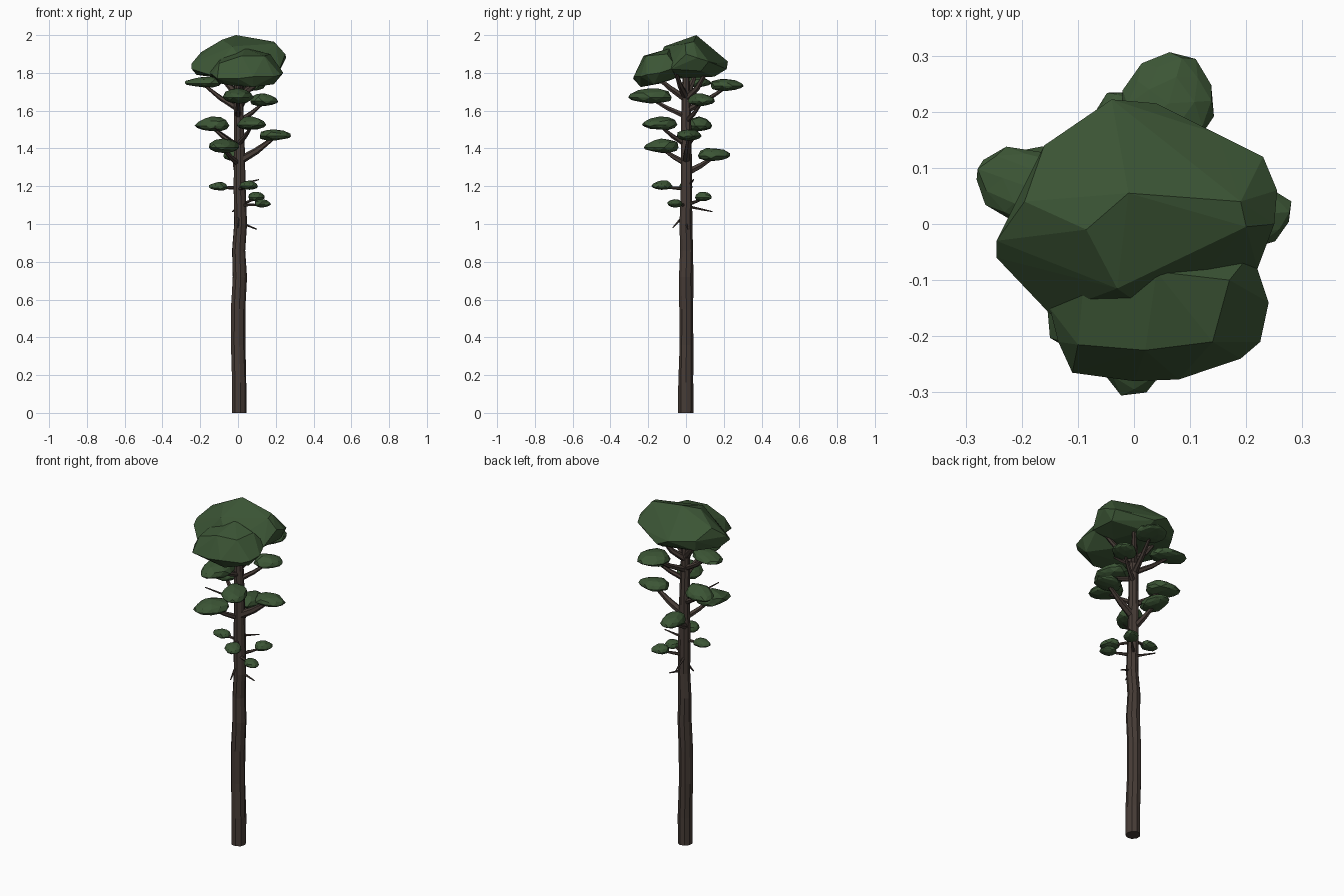
import bpy, bmesh, math, random
from mathutils import Vector, Matrix

random.seed(4)

def material(name, rgb):
    m = bpy.data.materials.new(name)
    m.diffuse_color = (*rgb, 1)
    return m

bark = material("dark bark", (0.062, 0.045, 0.037))
needles = material("pine green", (0.045, 0.092, 0.036))

def finish(bm, name, mat):
    bmesh.ops.recalc_face_normals(bm, faces=bm.faces)
    me = bpy.data.meshes.new(name)
    bm.to_mesh(me)
    bm.free()
    me.materials.append(mat)
    ob = bpy.data.objects.new(name, me)
    bpy.context.collection.objects.link(ob)
    return ob

def tube(name, path, sides, jitter=0.0):
    """Tapered faceted tube through (point, radius) pairs."""
    bm = bmesh.new()
    rings = []
    pts = [Vector(p) for p, r in path]
    for i, (p, r) in enumerate(path):
        d = pts[min(i + 1, len(pts) - 1)] - pts[max(i - 1, 0)]
        q = Vector((0, 0, 1)).rotation_difference(d.normalized())
        ring = []
        for k in range(sides):
            a = 2 * math.pi * k / sides
            rr = r * (1 + random.uniform(-jitter, jitter))
            ring.append(bm.verts.new(pts[i] + q @ Vector((rr * math.cos(a), rr * math.sin(a), 0))))
        rings.append(ring)
    for a, b in zip(rings, rings[1:]):
        for k in range(sides):
            n = (k + 1) % sides
            bm.faces.new((a[k], a[n], b[n], b[k]))
    bm.faces.new(rings[0])
    bm.faces.new(rings[-1])
    return finish(bm, name, bark)

def hull(name, points):
    bm = bmesh.new()
    for p in points:
        bm.verts.new(p)
    res = bmesh.ops.convex_hull(bm, input=bm.verts)
    bmesh.ops.delete(bm, geom=list({v for v in res["geom_interior"] if isinstance(v, bmesh.types.BMVert)}), context='VERTS')
    return finish(bm, name, needles)

def pad(name, c, length, width, height):
    """Flat-bottomed foliage clump pointing away from the trunk."""
    bm = bmesh.new()
    bmesh.ops.create_icosphere(bm, subdivisions=2, radius=1)
    for v in bm.verts:
        v.co *= random.uniform(0.92, 1.06)
        x, y, z = v.co
        z = z * 0.62 if z > 0 else z * 0.38      # domed top, flatter underside
        z *= 1 - 0.25 * x                        # thinner at the outer end
        y *= 1 - 0.12 * x
        v.co = (x * length / 2, y * width / 2, z * height)
    turn = Matrix.Rotation(math.atan2(c[1], c[0]), 4, 'Z')
    bmesh.ops.transform(bm, matrix=Matrix.Translation(c) @ turn, verts=bm.verts)
    return finish(bm, name, needles)

# Trunk, slightly crooked and tapering
tube("trunk", [((0.005, 0, 0), 0.041), ((0.005, 0, 0.16), 0.040), ((0, 0.002, 0.36), 0.038),
               ((0, 0.002, 0.55), 0.038), ((0.008, 0, 0.72), 0.038), ((0.003, 0.004, 0.86), 0.036),
               ((0.012, 0, 1.0), 0.034), ((0.008, 0.003, 1.2), 0.032), ((0.008, 0.003, 1.4), 0.029),
               ((0.004, 0, 1.6), 0.026), ((0.002, 0, 1.74), 0.022), ((0.01, 0, 1.86), 0.012)], 9, 0.06)

# Main crown mass
hull("crown_main", [
    (-0.245, -0.06, 1.82), (-0.245, -0.03, 1.85), (-0.195, 0.04, 1.91), (-0.085, -0.01, 1.975),
    (-0.01, 0.055, 2.0), (0.19, 0.04, 1.965), (0.20, -0.005, 1.955), (0.25, 0.0, 1.90),
    (0.255, 0.06, 1.88), (0.23, 0.12, 1.86), (-0.04, 0.222, 1.86), (-0.16, 0.14, 1.86),
    (0.15, 0.16, 1.85), (0.04, 0.215, 1.82), (-0.15, 0.13, 1.80), (-0.22, 0.0, 1.79),
    (0.22, 0.08, 1.81), (0.22, -0.08, 1.82), (-0.15, -0.16, 1.79), (-0.03, -0.115, 1.94),
    (0.05, 0.15, 1.78), (-0.08, -0.05, 1.77), (0.12, -0.03, 1.78), (0.05, -0.17, 1.82)])

# Front crown lobe
hull("crown_front", [
    (-0.15, -0.15, 1.80), (-0.135, -0.21, 1.79), (-0.11, -0.265, 1.77), (0.0, -0.28, 1.77),
    (0.08, -0.277, 1.78), (0.19, -0.24, 1.78), (0.225, -0.21, 1.79), (0.24, -0.14, 1.80),
    (0.21, -0.05, 1.83), (0.17, -0.10, 1.90), (0.04, -0.085, 1.93), (-0.09, -0.11, 1.88),
    (-0.10, -0.215, 1.85), (0.02, -0.225, 1.89), (0.14, -0.21, 1.89), (-0.05, -0.22, 1.735),
    (0.08, -0.24, 1.725), (0.19, -0.17, 1.74), (0.05, -0.06, 1.77), (-0.10, -0.13, 1.745)])

# Foliage pads: x, y, z, length, width, height, branch start height, branch radius
pads = [
    (-0.185, 0.065, 1.745, 0.21, 0.14, 0.055, 1.61, 0.013),
    (0.062, 0.215, 1.73, 0.18, 0.17, 0.065, 1.60, 0.014),
    (0.0, -0.19, 1.67, 0.23, 0.16, 0.085, 1.57, 0.013),
    (0.14, 0.085, 1.65, 0.16, 0.13, 0.065, 1.54, 0.012),
    (-0.14, 0.07, 1.52, 0.19, 0.14, 0.075, 1.41, 0.013),
    (0.075, -0.14, 1.525, 0.20, 0.14, 0.07, 1.42, 0.012),
    (0.195, 0.015, 1.465, 0.175, 0.13, 0.06, 1.33, 0.018),
    (-0.08, -0.13, 1.405, 0.20, 0.15, 0.075, 1.32, 0.013),
    (-0.02, 0.15, 1.36, 0.18, 0.12, 0.07, 1.27, 0.016),
    (-0.105, 0.0, 1.195, 0.105, 0.075, 0.045, 1.19, 0.008),
    (0.06, -0.13, 1.20, 0.12, 0.09, 0.05, 1.185, 0.008),
    (0.10, 0.095, 1.14, 0.10, 0.08, 0.05, 1.10, 0.008),
    (0.13, -0.06, 1.105, 0.09, 0.08, 0.045, 1.10, 0.008)]
for i, (x, y, z, l, w, h, z0, r) in enumerate(pads, 1):
    pad(f"foliage_pad_{i}", (x, y, z), l, w, h)
    mid = (x * 0.5, y * 0.5, z0 + (z - z0) * 0.42)
    tube(f"branch_{i}", [((0, 0, z0), r * 1.25), (mid, r), ((x, y, z - 0.005), r * 0.5)], 6)

# Limbs carrying the crown
for i, (z0, tip) in enumerate([(1.66, (0.10, 0.12, 1.83)), (1.68, (-0.11, 0.06, 1.82)),
                               (1.67, (0.16, -0.06, 1.82)), (1.66, (0.03, -0.17, 1.79))], 1):
    mid = (tip[0] * 0.5, tip[1] * 0.5, z0 + 0.06)
    tube(f"crown_limb_{i}", [((0, 0, z0), 0.02), (mid, 0.015), (tip, 0.008)], 6)

# Bare dead twigs
for i, (a, b) in enumerate([((0.02, 0, 1.005), (0.10, 0.01, 0.972)), ((0, -0.02, 1.035), (0, -0.07, 0.98)),
                            ((0, 0.02, 1.09), (-0.03, 0.14, 1.065)), ((0.01, 0.02, 1.21), (0.11, 0.04, 1.235)),
                            ((0, 0, 1.42), (-0.125, -0.125, 1.51))], 1):
    tube(f"dead_twig_{i}", [(a, 0.008), (b, 0.003)], 5)
